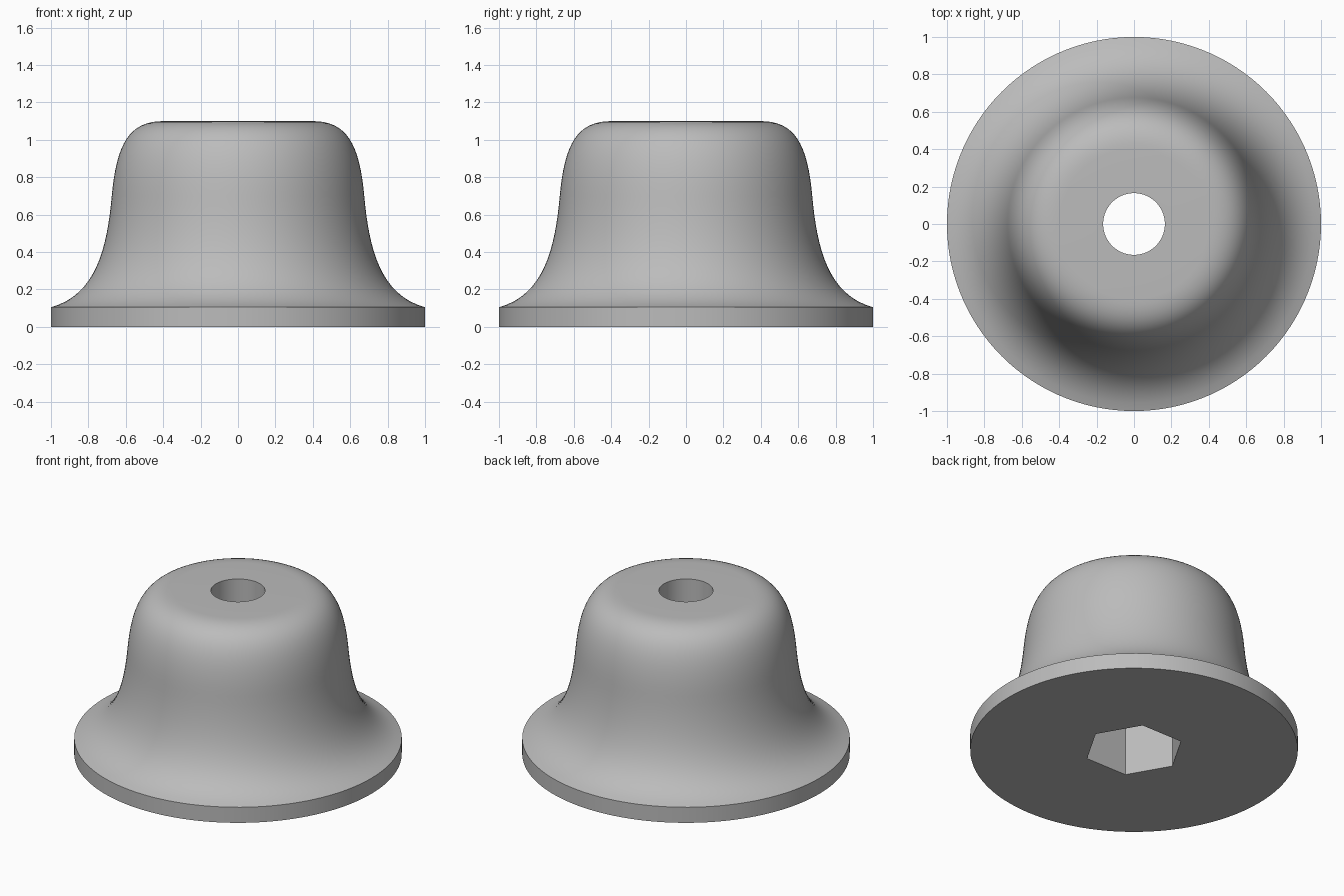
import bpy, bmesh, math

if "Cube" in bpy.data.objects:
    bpy.data.objects.remove(bpy.data.objects["Cube"])

SEGMENTS = 120          # multiple of 6 so the socket corners land on vertices
HOLE_R, HEX_R, HEX_DEPTH = 0.165, 0.305, 0.6


def bezier(p0, p1, p2, p3, n):
    """Points along a cubic curve, without the first one."""
    pts = []
    for i in range(1, n + 1):
        t = i / n
        w = ((1 - t) ** 3, 3 * t * (1 - t) ** 2, 3 * t * t * (1 - t), t ** 3)
        pts.append(tuple(sum(k * p[a] for k, p in zip(w, (p0, p1, p2, p3)))
                         for a in (0, 1)))
    return pts


def hexagon(angle):
    """Radius of the hexagonal socket at an angle, corners on the x axis."""
    a = angle % (math.pi / 3) - math.pi / 6
    return HEX_R * math.cos(math.pi / 6) / math.cos(a)


# Closed cross-section: (radius or None for hexagon, height)
profile = [(HOLE_R, 1.1), (0.4, 1.1)]
profile += bezier((0.4, 1.1), (0.58, 1.1), (0.65, 0.98), (0.675, 0.7), 16)
profile += bezier((0.675, 0.7), (0.70, 0.42), (0.76, 0.17), (1.0, 0.105), 16)
profile += [(1.0, 0.0), (None, 0.0), (None, HEX_DEPTH), (HOLE_R, HEX_DEPTH)]

# Bell-shaped body, flange, socket and bore in one revolved surface
bm = bmesh.new()
rings = []
for radius, z in profile:
    ring = []
    for i in range(SEGMENTS):
        a = 2 * math.pi * i / SEGMENTS
        r = hexagon(a) if radius is None else radius
        ring.append(bm.verts.new((r * math.cos(a), r * math.sin(a), z)))
    rings.append(ring)
for k, ring in enumerate(rings):
    nxt = rings[(k + 1) % len(rings)]
    for i in range(SEGMENTS):
        j = (i + 1) % SEGMENTS
        bm.faces.new((ring[i], nxt[i], nxt[j], ring[j]))
bmesh.ops.recalc_face_normals(bm, faces=bm.faces)

mesh = bpy.data.meshes.new("bell_knob")
bm.to_mesh(mesh)
bm.free()
body = bpy.data.objects.new("bell_knob", mesh)
bpy.context.collection.objects.link(body)

# Plain grey finish
grey = bpy.data.materials.new("light grey")
grey.diffuse_color = (0.5, 0.5, 0.5, 1)
grey.use_nodes = True
grey.node_tree.nodes["Principled BSDF"].inputs["Base Color"].default_value = grey.diffuse_color
mesh.materials.append(grey)

bpy.context.view_layer.objects.active = body
body.select_set(True)
bpy.ops.object.shade_smooth_by_angle(angle=math.radians(30))
